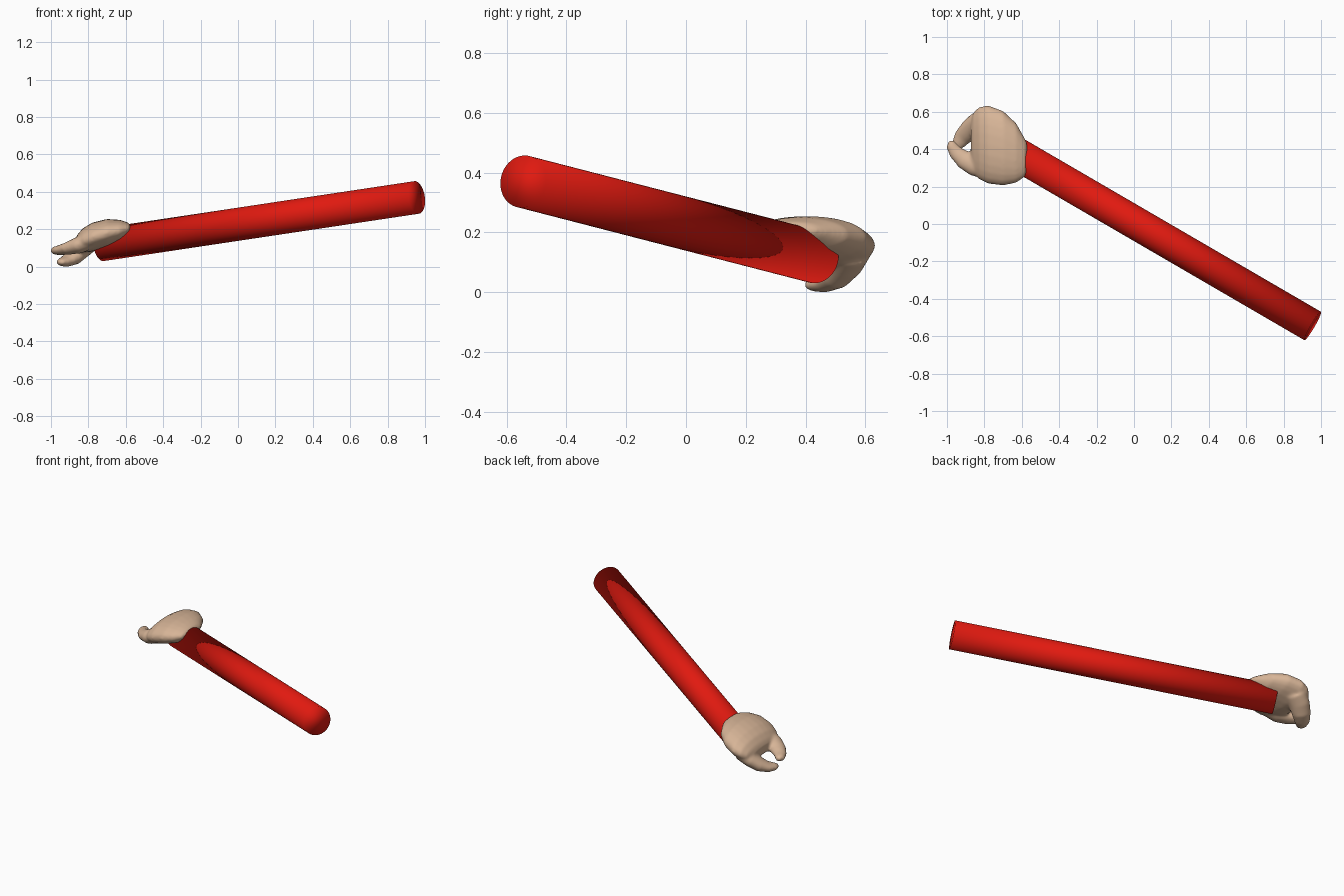
import bpy, bmesh, math
from mathutils import Vector

if "Cube" in bpy.data.objects:
    bpy.data.objects.remove(bpy.data.objects["Cube"])


def material(name, rgb):
    m = bpy.data.materials.new(name)
    m.diffuse_color = (*rgb, 1)
    m.use_nodes = True
    m.node_tree.nodes["Principled BSDF"].inputs["Base Color"].default_value = m.diffuse_color
    return m


RED = material("red", (0.75, 0.01, 0.005))
SKIN = material("skin", (0.68, 0.46, 0.31))
Z = Vector((0, 0, 1))


def loft(bm, sections, power=1.0, axis=None, n=24):
    """Skin elliptical sections (x, y, z, half width, half height)."""
    pts = [Vector(s[:3]) for s in sections]
    rings = []
    for i, s in enumerate(sections):
        d = axis or (pts[min(i + 1, len(pts) - 1)] - pts[max(i - 1, 0)]).normalized()
        side = d.cross(Z).normalized()
        up = side.cross(d)
        ring = []
        for k in range(n):
            a = 2 * math.pi * k / n
            c, t = math.cos(a), math.sin(a)
            u = math.copysign(abs(c) ** power, c) * s[3]
            v = math.copysign(abs(t) ** power, t) * s[4]
            ring.append(bm.verts.new(pts[i] + side * u + up * v))
        rings.append(ring)
    for a, b in zip(rings, rings[1:]):
        for k in range(n):
            j = (k + 1) % n
            bm.faces.new((a[k], a[j], b[j], b[k]))
    bm.faces.new(rings[0][::-1])
    bm.faces.new(rings[-1])


def finish(bm, name, mat):
    bmesh.ops.recalc_face_normals(bm, faces=bm.faces)
    me = bpy.data.meshes.new(name)
    bm.to_mesh(me)
    bm.free()
    me.materials.append(mat)
    me.polygons.foreach_set("use_smooth", [True] * len(me.polygons))
    ob = bpy.data.objects.new(name, me)
    bpy.context.collection.objects.link(ob)
    return ob


# Sleeve: straight smooth-shaded cylinder
bm = bmesh.new()
loft(bm, [(-0.73, 0.435, 0.117, 0.088, 0.088),
          (0.955, -0.545, 0.37, 0.088, 0.088)], n=48)
finish(bm, "sleeve", RED)

# Palm, thumb and fingers are lofted, then fused into one soft form
hand = bmesh.new()
palm = [  # x, y min, y max, z min, z max
    (-0.570, 0.29, 0.43, 0.195, 0.215),
    (-0.585, 0.25, 0.46, 0.17, 0.235),
    (-0.63, 0.22, 0.54, 0.135, 0.25),
    (-0.70, 0.205, 0.605, 0.105, 0.255),
    (-0.78, 0.215, 0.635, 0.08, 0.235),
    (-0.83, 0.24, 0.625, 0.075, 0.205),
    (-0.86, 0.27, 0.595, 0.08, 0.17),
    (-0.872, 0.31, 0.54, 0.10, 0.145)]
loft(hand, [(x, (a + b) / 2, (c + d) / 2, (b - a) / 2, (d - c) / 2)
            for x, a, b, c, d in palm], 0.95, Vector((-1, 0, 0)))
loft(hand, [(-0.78, 0.29, 0.14, 0.05, 0.04),
            (-0.85, 0.315, 0.115, 0.06, 0.045),
            (-0.91, 0.345, 0.097, 0.05, 0.034),
            (-0.955, 0.385, 0.088, 0.038, 0.026),
            (-0.975, 0.42, 0.086, 0.030, 0.023),
            (-0.977, 0.447, 0.086, 0.014, 0.012)])
loft(hand, [(-0.79, 0.55, 0.13, 0.07, 0.05),
            (-0.84, 0.53, 0.085, 0.065, 0.045),
            (-0.88, 0.50, 0.05, 0.057, 0.042),
            (-0.92, 0.46, 0.028, 0.047, 0.03),
            (-0.94, 0.425, 0.024, 0.035, 0.022),
            (-0.947, 0.40, 0.024, 0.015, 0.012)])
hand = finish(hand, "hand", SKIN)
fuse = hand.modifiers.new("fuse", 'REMESH')
fuse.mode = 'VOXEL'
fuse.voxel_size = 0.008
fuse.use_smooth_shade = True
soft = hand.modifiers.new("soften", 'SMOOTH')
soft.factor = 0.5
soft.iterations = 8
